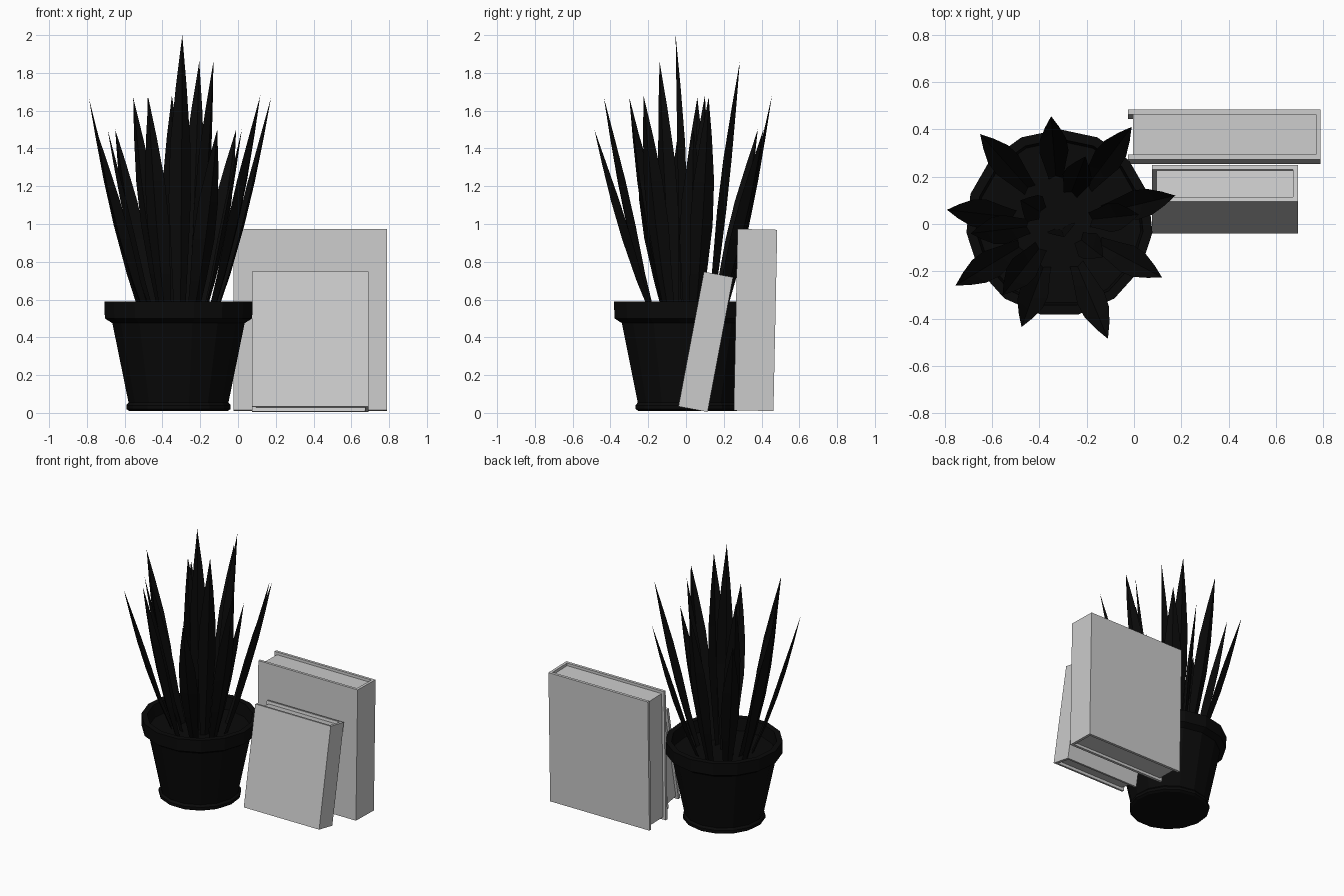
import bpy, bmesh, math
from mathutils import Vector, Matrix

if "Cube" in bpy.data.objects:
    bpy.data.objects.remove(bpy.data.objects["Cube"])

CX, CY, SIDES = -0.315, 0.005, 15

dark = bpy.data.materials.new("dark")
dark.diffuse_color = (0.003, 0.003, 0.003, 1)
dark.use_nodes = True
dark.node_tree.nodes["Principled BSDF"].inputs["Base Color"].default_value = dark.diffuse_color


def make_object(name, bm, mat=None):
    bmesh.ops.recalc_face_normals(bm, faces=bm.faces)
    me = bpy.data.meshes.new(name)
    bm.to_mesh(me)
    bm.free()
    ob = bpy.data.objects.new(name, me)
    bpy.context.collection.objects.link(ob)
    if mat:
        me.materials.append(mat)
    return ob


def lathe(name, profile):
    """Revolve (radius, z) points; the first and last rings are capped."""
    bm = bmesh.new()
    rings = []
    for r, z in profile:
        angs = [math.pi / 2 + 2 * math.pi * i / SIDES for i in range(SIDES)]
        rings.append([bm.verts.new((CX + r * math.cos(a), CY + r * math.sin(a), z)) for a in angs])
    for a, b in zip(rings, rings[1:]):
        for i in range(SIDES):
            j = (i + 1) % SIDES
            bm.faces.new((a[i], a[j], b[j], b[i]))
    bm.faces.new(rings[0])
    bm.faces.new(rings[-1])
    return make_object(name, bm, dark)


# Flower pot with foot, flared wall, rim lip and soil surface
lathe("flower_pot", [(0.262, 0.01), (0.278, 0.02), (0.278, 0.04), (0.266, 0.055),
                     (0.352, 0.475), (0.392, 0.50), (0.395, 0.59), (0.355, 0.59), (0.345, 0.50)])


# Folded, pointed leaves; stations are (path fraction, outward fraction, half width)
STATIONS = [(0.0, 0.0, 0.030), (0.2, 0.27, 0.046), (0.42, 0.52, 0.062),
            (0.62, 0.71, 0.056), (0.82, 0.87, 0.030)]


def leaf(name, tip, base_r):
    tip = Vector(tip)
    out = Vector((tip.x - CX, tip.y - CY, 0))
    reach = out.length
    out.normalize()
    side = Vector((-out.y, out.x, 0))
    bm = bmesh.new()
    prev = None
    for t, f, w in STATIONS:
        mid = Vector((CX, CY, 0.5 + (tip.z - 0.5) * t)) + out * (base_r + (reach - base_r) * f)
        edge = mid - out * w * 0.45
        row = [bm.verts.new(p) for p in (edge - side * w, mid, edge + side * w)]
        if prev:
            for k in range(2):
                bm.faces.new((prev[k], prev[k + 1], row[k + 1], row[k]))
        prev = row
    end = bm.verts.new(tip)
    for k in range(2):
        bm.faces.new((prev[k], prev[k + 1], end))
    return make_object(name, bm, dark)


OUTER = [(-0.35, 0.455, 1.68), (-0.65, 0.38, 1.5), (-0.79, 0.06, 1.67), (-0.754, -0.26, 1.51),
         (-0.475, -0.435, 1.67), (-0.11, -0.485, 1.5), (0.118, -0.225, 1.68),
         (0.175, 0.12, 1.67), (-0.01, 0.41, 1.5)]
INNER = [(-0.295, -0.055, 2.0), (-0.205, 0.285, 1.86), (-0.13, -0.14, 1.86),
         (-0.555, -0.30, 1.67), (-0.48, 0.10, 1.68), (-0.69, -0.04, 1.5), (0.02, 0.04, 1.5)]
for i, tip in enumerate(OUTER):
    leaf(f"outer_leaf_{i + 1}", tip, 0.20)
for i, tip in enumerate(INNER):
    reach = math.hypot(tip[0] - CX, tip[1] - CY)
    leaf(f"inner_leaf_{i + 1}", tip, min(0.5 * reach, 0.14))


def book(name, x0, x1, y, z, thick, height, lean):
    """Cover is a U profile open at -x; (y, z) is the front bottom corner."""
    place = Matrix.Translation((0, y, z)) @ Matrix.Rotation(-math.radians(lean), 4, 'X')
    c, inset = 0.02, 0.02
    bm = bmesh.new()
    outline = [(x0, 0), (x1, 0), (x1, thick), (x0, thick),
               (x0, thick - c), (x1 - c, thick - c), (x1 - c, c), (x0, c)]
    lo = [bm.verts.new((px, py, 0)) for px, py in outline]
    hi = [bm.verts.new((px, py, height)) for px, py in outline]
    n = len(outline)
    for i in range(n):
        j = (i + 1) % n
        bm.faces.new((lo[i], lo[j], hi[j], hi[i]))
    for ring in (lo, hi):
        for quad in ((0, 1, 6, 7), (1, 2, 5, 6), (2, 3, 4, 5)):
            bm.faces.new([ring[q] for q in quad])
    make_object(name + "_cover", bm).matrix_world = place
    # Page block set back from the cover edges
    bm = bmesh.new()
    size = (x1 - c - x0 - inset, thick - 2 * c, height - 2 * inset)
    mid = ((x0 + inset + x1 - c) / 2, thick / 2, height / 2)
    bmesh.ops.create_cube(bm, size=1, matrix=Matrix.Translation(mid) @ Matrix.Diagonal((*size, 1)))
    make_object(name + "_pages", bm).matrix_world = place


# Upright large book and small book leaning on it
book("large_book", -0.025, 0.788, 0.253, 0.014, 0.21, 0.96, 1.2)
book("small_book", 0.075, 0.692, -0.04, 0.034, 0.157, 0.726, 10.7)
